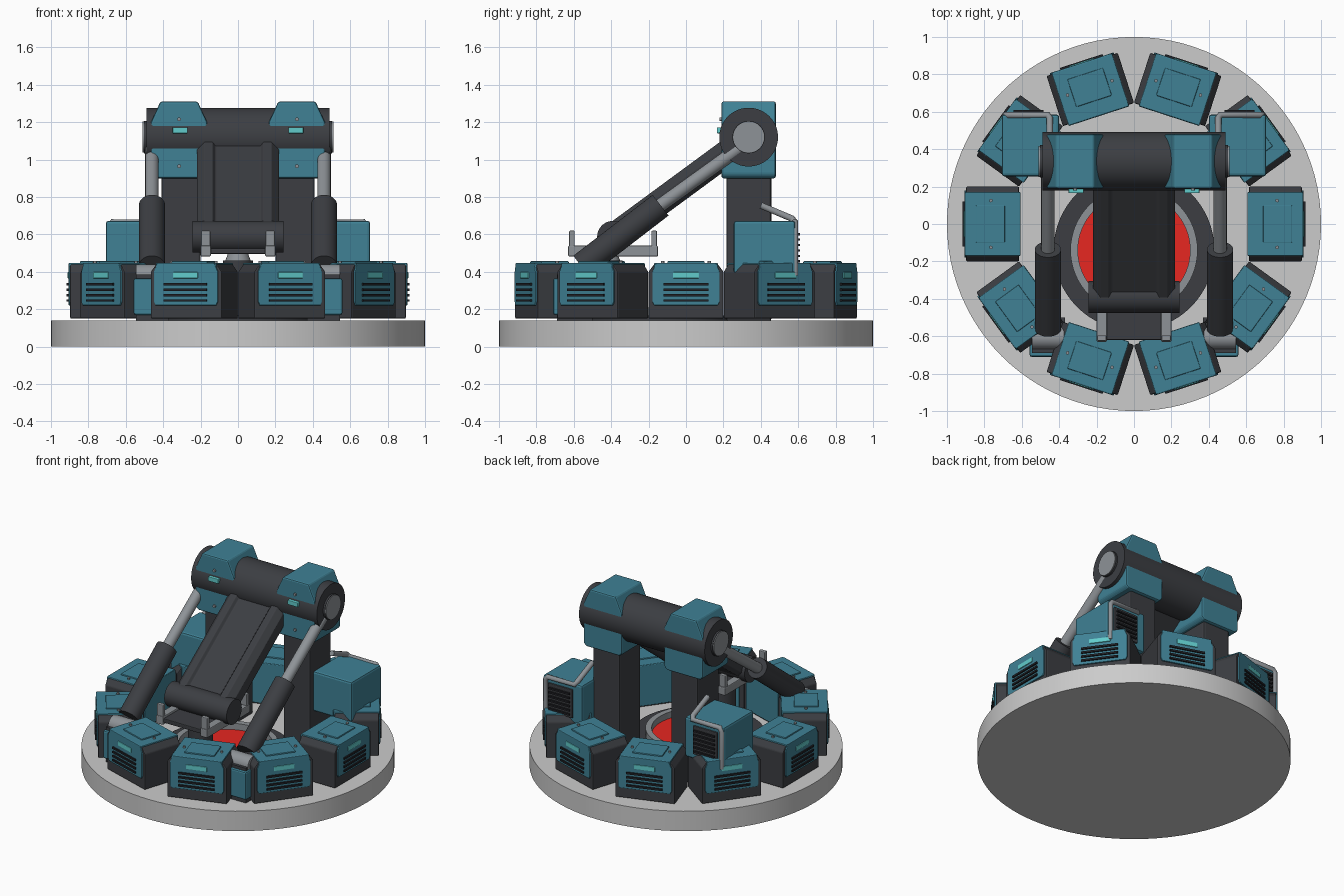
import bpy, bmesh
from math import radians, atan2, pi
from mathutils import Matrix, Vector

if "Cube" in bpy.data.objects:
    bpy.data.objects.remove(bpy.data.objects["Cube"])


def mat(name, rgb):
    m = bpy.data.materials.new(name)
    m.diffuse_color = (*rgb, 1)
    m.use_nodes = True
    m.node_tree.nodes["Principled BSDF"].inputs["Base Color"].default_value = m.diffuse_color
    return m


TEAL = mat("teal_paint", (0.05, 0.22, 0.30))
DARK = mat("dark_metal", (0.045, 0.048, 0.055))
BLACK = mat("black", (0.015, 0.016, 0.02))
GREY = mat("mid_grey", (0.27, 0.29, 0.31))
GLOW = mat("cyan_light", (0.12, 0.6, 0.6))
RED = mat("red", (0.8, 0.02, 0.015))
I = Matrix.Identity(4)


def finish(name, bm, material, m=I, bevel=0):
    bmesh.ops.recalc_face_normals(bm, faces=bm.faces)
    me = bpy.data.meshes.new(name)
    bm.to_mesh(me)
    bm.free()
    if bevel == 0:
        me.shade_smooth()
        me.set_sharp_from_angle(angle=radians(35))
    ob = bpy.data.objects.new(name, me)
    bpy.context.collection.objects.link(ob)
    ob.matrix_world = m
    if material:
        me.materials.append(material)
    if bevel:
        b = ob.modifiers.new("Bevel", "BEVEL")
        b.width, b.segments = bevel, 2
    return ob


def box(name, x, y, z, material, m=I, bevel=0):
    bm = bmesh.new()
    c = [(a + b) / 2 for a, b in (x, y, z)]
    s = [abs(b - a) for a, b in (x, y, z)]
    bmesh.ops.create_cube(bm, size=1, matrix=Matrix.Translation(c) @ Matrix.Diagonal((*s, 1)))
    return finish(name, bm, material, m, bevel)


def rod(name, a, b, r, material, m=I, r2=None, n=32, bevel=0):
    a, b = Vector(a), Vector(b)
    d = b - a
    bm = bmesh.new()
    t = Matrix.Translation((a + b) / 2) @ d.to_track_quat('Z', 'Y').to_matrix().to_4x4()
    bmesh.ops.create_cone(bm, cap_ends=True, segments=n, radius1=r,
                          radius2=r if r2 is None else r2, depth=d.length, matrix=t)
    return finish(name, bm, material, m, bevel)


def prism(name, pts, z0, z1, frame, material, m=I, bevel=0):
    bm = bmesh.new()
    lo = [bm.verts.new(frame @ Vector((x, y, z0))) for x, y in pts]
    hi = [bm.verts.new(frame @ Vector((x, y, z1))) for x, y in pts]
    bm.faces.new(lo)
    bm.faces.new(hi)
    k = len(pts)
    for i in range(k):
        bm.faces.new((lo[i], lo[(i + 1) % k], hi[(i + 1) % k], hi[i]))
    return finish(name, bm, material, m, bevel)


def ring(name, c, r0, r1, z0, z1, material):
    bm = bmesh.new()
    prof = [(r0, z0), (r1, z0), (r1, z1), (r0, z1)]
    vs = [bm.verts.new((r, 0, z)) for r, z in prof]
    es = [bm.edges.new((vs[i], vs[(i + 1) % 4])) for i in range(4)]
    bmesh.ops.spin(bm, geom=vs + es, cent=(0, 0, 0), axis=(0, 0, 1), angle=2 * pi, steps=64)
    bmesh.ops.remove_doubles(bm, verts=bm.verts, dist=1e-4)
    return finish(name, bm, material, Matrix.Translation(c))


def pipe(name, pts, r, material):
    cu = bpy.data.curves.new(name, 'CURVE')
    cu.dimensions, cu.bevel_depth, cu.bevel_resolution, cu.use_fill_caps = '3D', r, 3, True
    sp = cu.splines.new('POLY')
    sp.points.add(len(pts) - 1)
    for p, co in zip(sp.points, pts):
        p.co = (*co, 1)
    ob = bpy.data.objects.new(name, cu)
    bpy.context.collection.objects.link(ob)
    cu.materials.append(material)


def frame(x, y, o=(0, 0, 0)):
    x, y = Vector(x), Vector(y)
    return Matrix.Translation(o) @ Matrix((x, y, x.cross(y))).transposed().to_4x4()


YZ = frame((0, 1, 0), (0, 0, 1))      # extrudes along +x
XZ = frame((1, 0, 0), (0, 0, 1))      # extrudes along -y

# round base, rotating ring and red floor
rod("base_disc", (0, 0, 0), (0, 0, 0.14), 1.0, None, n=96)
C = (0, -0.14, 0)
ring("dark_floor_ring", C, 0.33, 0.43, 0.135, 0.165, DARK)
ring("grey_rim", C, 0.30, 0.34, 0.135, 0.21, GREY)
rod("red_floor", (0, -0.14, 0.135), (0, -0.14, 0.165), 0.305, RED, n=64)

# ring of ten armour modules
body = [(-0.2, 0.15), (0.2, 0.15), (0.2, 0.40), (0.17, 0.44), (-0.17, 0.44), (-0.2, 0.40)]
plate = [(-0.17, 0.22), (0.17, 0.22), (0.18, 0.24), (0.18, 0.40), (0.16, 0.447), (-0.16, 0.447),
         (-0.18, 0.40), (-0.18, 0.24)]
for k in range(10):
    R = Matrix.Rotation(radians(36 * k), 4, 'Z')
    prism("module_body", body, 0.615, 0.897, YZ, DARK, R, 0.006)
    prism("module_outer_plate", plate, 0.88, 0.906, YZ, TEAL, R, 0.004)
    box("module_top_plate", (0.608, 0.904), (-0.17, 0.17), (0.42, 0.448), TEAL, R, 0.005)
    box("module_inner_plate", (0.606, 0.63), (-0.17, 0.17), (0.16, 0.445), TEAL, R, 0.004)
    box("module_hatch", (0.69, 0.845), (-0.1, 0.1), (0.44, 0.457), TEAL, R, 0.005)
    for i in range(4):
        z = 0.24 + 0.029 * i
        box("module_vent_slot", (0.89, 0.916), (-0.12, 0.12), (z, z + 0.013), BLACK, R)
    box("module_light", (0.89, 0.911), (-0.07, 0.07), (0.365, 0.398), GLOW, R, 0.004)
    for s in (-1, 1):
        rod("module_bolt", (0.765, 0.125 * s, 0.44), (0.765, 0.125 * s, 0.458), 0.009, GREY, R, n=12)

# big cross drum
rod("drum", (-0.49, 0.335, 1.12), (0.49, 0.335, 1.12), 0.157, DARK, n=64)

clamp = [(-0.15, 0.92), (-0.13, 0.90), (0.13, 0.90), (0.15, 0.92), (0.15, 1.20), (0.10, 1.31),
         (-0.10, 1.31), (-0.15, 1.20)]
for s in (-1, 1):
    # drum ends, clamps and columns
    rod("drum_flange", (0.48 * s, 0.335, 1.12), (0.503 * s, 0.335, 1.12), 0.087, DARK)
    rod("drum_end_cap", (0.49 * s, 0.335, 1.12), (0.51 * s, 0.335, 1.12), 0.083, GREY)
    prism("drum_clamp", clamp, -0.48, -0.19, XZ, TEAL, Matrix.Translation((0.315 * s, 0, 0)), 0.01)
    box("clamp_light", (0.27 * s, 0.35 * s), (0.165, 0.2), (1.14, 1.172), GLOW, bevel=0.004)
    for z in (0.965, 1.215):
        rod("clamp_bolt", (0.315 * s, 0.18, z), (0.315 * s, 0.2, z), 0.01, GREY, n=12)
    box("column", (0.2 * s, 0.41 * s), (0.216, 0.456), (0.135, 0.92), DARK, bevel=0.012)

    # side box with grille and pipe
    box("side_box", (0.40 * s, 0.707 * s), (0.255, 0.585), (0.39, 0.672), TEAL, bevel=0.014)
    box("side_box_grille", (0.47 * s, 0.66 * s), (0.57, 0.597), (0.43, 0.63), DARK, bevel=0.005)
    for i in range(6):
        z = 0.45 + 0.029 * i
        box("side_box_slat", (0.485 * s, 0.645 * s), (0.58, 0.61), (z, z + 0.012), BLACK)
    pipe("side_box_pipe", [(0.45 * s, 0.40, 0.755), (0.45 * s, 0.565, 0.685), (0.46 * s, 0.582, 0.665),
                           (0.67 * s, 0.582, 0.665), (0.685 * s, 0.582, 0.645),
                           (0.685 * s, 0.582, 0.38)], 0.018, GREY)

    # hydraulic piston and foot
    x = 0.46 * s
    rod("piston_rod", (x, -0.2, 0.71), (x, 0.30, 1.07), 0.036, GREY)
    rod("piston_barrel", (x, -0.56, 0.43), (x, -0.136, 0.756), 0.07, DARK)
    box("piston_foot_box", (0.35 * s, 0.558 * s), (-0.71, -0.56), (0.17, 0.365), TEAL, bevel=0.01)
    box("piston_foot_base", (0.37 * s, 0.545 * s), (-0.69, -0.5), (0.14, 0.385), DARK)
    rod("piston_foot_pivot", (0.375 * s, -0.61, 0.38), (0.545 * s, -0.61, 0.38), 0.06, GREY)

# sloping arm with grooved top face
top, low = Vector((0, 0.335, 1.12)), Vector((0, -0.39, 0.587))
d = top - low
a = atan2(d.z, d.y)
up = Matrix.Rotation(a, 3, 'X') @ Vector((0, 0, 1))
half = [(0.12, 0.05), (0.135, 0.07), (0.18, 0.07), (0.22, 0.03), (0.22, -0.045), (0.19, -0.07)]
prof = half + [(-x, y) for x, y in reversed(half)]
prism("arm", prof, 0.1, d.length, frame((1, 0, 0), up, top), DARK, bevel=0.004)
rod("arm_end_roller", (-0.243, -0.39, 0.587), (0.243, -0.39, 0.587), 0.085, DARK, n=48)

# cradle under the arm end
box("cradle_plate", (-0.15, 0.15), (-0.62, -0.16), (0.495, 0.525), DARK, bevel=0.005)
for s in (-1, 1):
    box("cradle_rail", (0.145 * s, 0.2 * s), (-0.63, -0.15), (0.482, 0.54), GREY, bevel=0.006)
    for y in (-0.61, -0.17):
        box("cradle_post", (0.148 * s, 0.197 * s), (y - 0.015, y + 0.015), (0.52, 0.62), GREY, bevel=0.006)
rod("cradle_stem", (0, -0.42, 0.15), (0, -0.42, 0.46), 0.08, DARK)
rod("cradle_pivot", (0, -0.42, 0.44), (0, -0.42, 0.52), 0.075, GREY, r2=0.045)
